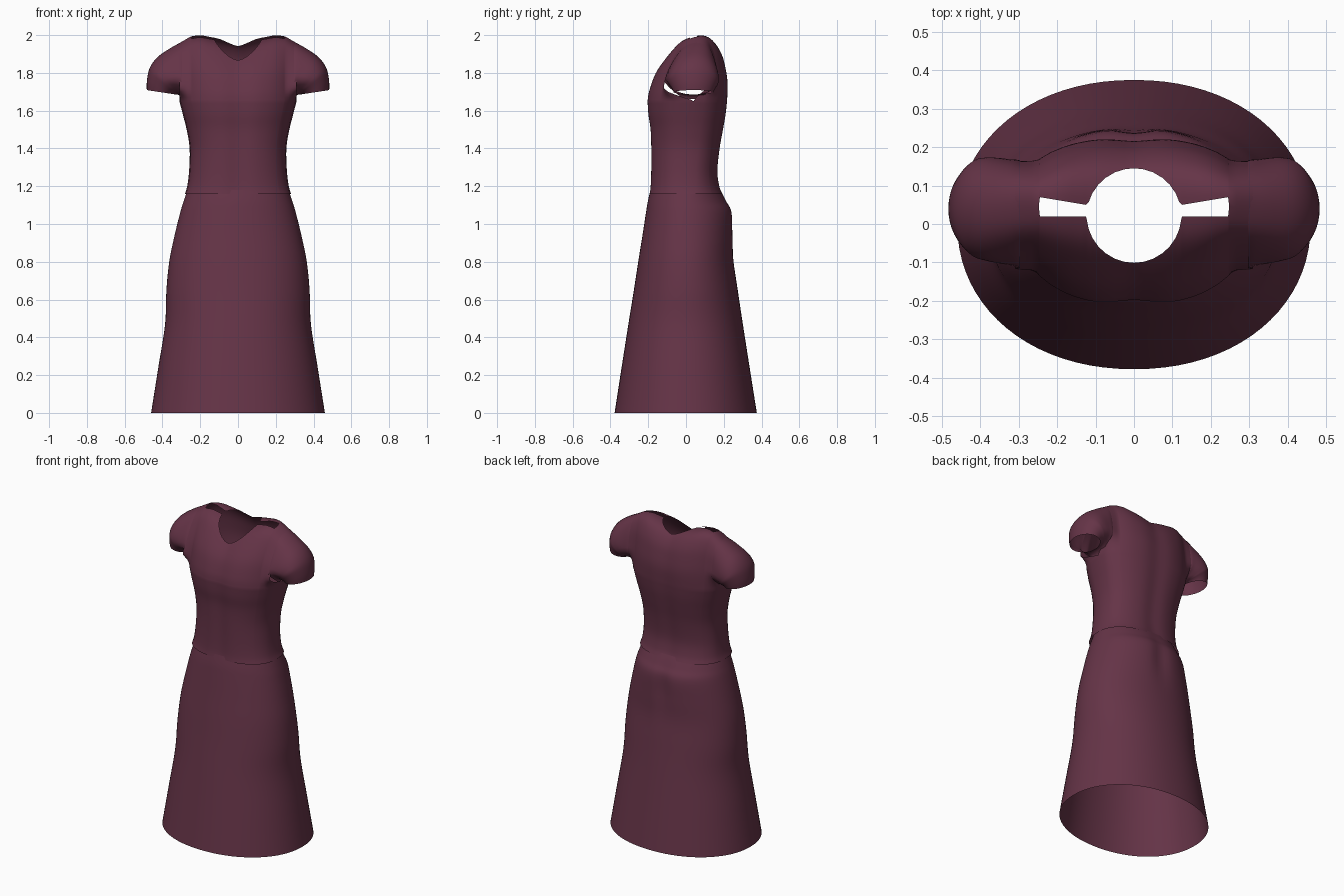
import bpy, bmesh, math
from mathutils import Vector

if "Cube" in bpy.data.objects:
    bpy.data.objects.remove(bpy.data.objects["Cube"], do_unlink=True)

plum = bpy.data.materials.new("plum cloth")
plum.use_nodes = True
plum.diffuse_color = (0.13, 0.034, 0.063, 1)
plum.node_tree.nodes["Principled BSDF"].inputs["Base Color"].default_value = plum.diffuse_color
plum.node_tree.nodes["Principled BSDF"].inputs["Roughness"].default_value = 0.8


def spline(pts, t):
    """Smooth curve through pts; t runs from 0 to len(pts) - 1."""
    last = len(pts) - 1
    i = max(0, min(int(t), last - 1))
    f = t - i
    p0, p1, p2, p3 = [Vector(pts[max(0, min(i + d, last))]) for d in (-1, 0, 1, 2)]
    return (p1 * 2 + (p2 - p0) * f + (p0 * 2 - p1 * 5 + p2 * 4 - p3) * f**2
            + (p1 * 3 - p0 - p2 * 3 + p3) * f**3) / 2


def samples(pts, n):
    return [spline(pts, (len(pts) - 1) * i / n) for i in range(n + 1)]


def cloth(name, grids, closed=False):
    """One smooth, mirrored sheet from grids of points for the +x half."""
    bm = bmesh.new()
    for grid in grids:
        rows = [[bm.verts.new(p) for p in row] for row in grid]
        for a, b in zip(rows, rows[1:]):
            n = len(a)
            for j in range(n if closed else n - 1):
                k = (j + 1) % n
                bm.faces.new((a[j], a[k], b[k], b[j]))
    bmesh.ops.remove_doubles(bm, verts=bm.verts, dist=0.0004)
    bmesh.ops.recalc_face_normals(bm, faces=bm.faces)
    mean = sum((v.co for v in bm.verts), Vector()) / len(bm.verts)
    if sum(f.calc_area() * f.normal.dot(f.calc_center_median() - mean) for f in bm.faces) < 0:
        bmesh.ops.reverse_faces(bm, faces=bm.faces)
    mesh = bpy.data.meshes.new(name)
    bm.to_mesh(mesh)
    bm.free()
    mesh.materials.append(plum)
    obj = bpy.data.objects.new(name, mesh)
    bpy.context.collection.objects.link(obj)
    mirror = obj.modifiers.new("mirror", "MIRROR")
    mirror.merge_threshold = 0.0005
    bpy.ops.object.select_all(action="DESELECT")
    obj.select_set(True)
    bpy.context.view_layer.objects.active = obj
    bpy.ops.object.shade_smooth_by_angle(angle=math.radians(60))
    return obj


def signed_power(v, p):
    return math.copysign(abs(v) ** p, v)


# Skirt: height, half width, front y, back y
skirt_rings = [(0, 0.46, -0.378, 0.375), (0.24, 0.422, -0.341, 0.337), (0.47, 0.386, -0.305, 0.301),
               (0.65, 0.379, -0.276, 0.274), (0.8, 0.364, -0.253, 0.254), (0.93, 0.338, -0.232, 0.252),
               (1.06, 0.306, -0.212, 0.248), (1.12, 0.288, -0.202, 0.218), (1.18, 0.268, -0.188, 0.185)]
skirt = []
for z, w, front, back in samples(skirt_rings, 40):
    row = []
    for i in range(41):
        a = math.pi * (i / 40 - 0.5)
        x = w * max(0, math.cos(a)) ** 0.95 if 0 < i < 40 else 0
        y = signed_power(math.sin(a), 0.95)
        if y > 0:  # soft hollow down the middle of the seat
            y *= 1 - 0.06 * math.exp(-(x / 0.05) ** 2 - ((z - 1.0) / 0.15) ** 2)
        row.append((x, y * (back if y > 0 else -front), z))
    skirt.append(row)
cloth("skirt", [skirt])

# Bodice rings up to the armpit, then a side profile over the shoulder
ARMPIT, CHEST, MID = 1.65, 0.31, 0.04
bodice_rings = [(1.16, 0.281, -0.197, 0.196), (1.2, 0.269, -0.192, 0.181), (1.28, 0.259, -0.189, 0.17),
                (1.4, 0.256, -0.189, 0.182), (1.5, 0.272, -0.193, 0.2), (1.58, 0.292, -0.205, 0.214),
                (ARMPIT, CHEST, -0.21, 0.222)]
shoulder = [(-0.21, 1.65), (-0.2, 1.71), (-0.165, 1.81), (-0.1, 1.905), (-0.04, 1.965), (0.03, 1.993),
            (0.1, 2.0), (0.155, 1.975), (0.195, 1.91), (0.215, 1.83), (0.225, 1.75), (0.222, 1.65)]
tops = [(0, 1.96), (0.125, 1.985), (0.2, 2.0), (0.25, 1.992), (CHEST, 1.957)]
columns = [0, 0.08, 0.16, 0.24, 0.3, 0.35, 0.38, 0.403, 0.45, 0.52, 0.6, 0.7,
           0.79, 0.8, 0.86, 0.91, 0.95, 0.98, 1]


def girth(u):
    """Depth of the body at a fraction u of its half width."""
    return max(0, 1 - u ** 2.4) ** (1 / 2.4) * (1 - 0.05 * math.exp(-(u / 0.2) ** 2))


def top_height(x):
    for (x0, z0), (x1, z1) in zip(tops, tops[1:]):
        if x <= x1 + 1e-6:
            return z0 + (z1 - z0) * (x - x0) / (x1 - x0)
    return tops[-1][1]


def edge_y(u, side):
    """Where a panel ends: neck opening, shoulder slit, then closed seam."""
    x = u * CHEST
    arc = math.sqrt(max(0, 0.123 ** 2 - x * x))
    if u > 0.795:
        return 0.045
    if side < 0:
        return min(0.02, 0.022 - arc)
    return max(0.05 + max(0, x - 0.125) / 6, 0.022 + arc)


def profile_parameter(y):
    lo, hi = 0.0, 9.0
    for _ in range(40):
        m = (lo + hi) / 2
        lo, hi = (m, hi) if spline(shoulder, m)[0] < y else (lo, m)
    return lo


def panel(side):
    rows = []
    for z, w, front, back in samples(bodice_rings, 24):
        c = MID * (z - 1.16) / (ARMPIT - 1.16)
        y = front if side < 0 else back
        rows.append([(u * w, c + (y - c) * girth(u), z) for u in columns])
    start = 0 if side < 0 else len(shoulder) - 1
    steps = 22
    for k in range(1, steps + 1):
        row = []
        for u in columns:
            full = max(girth(u), 0.68)
            end = profile_parameter(MID + (edge_y(u, side) - MID) / full)
            f = k / steps
            y, z = spline(shoulder, start + (end - start) * f)
            g = min(1, f * 4)
            s = girth(u) + (full - girth(u)) * g * g * (3 - 2 * g)
            rise = (top_height(u * CHEST) - ARMPIT) / (2 - ARMPIT)
            row.append((u * CHEST, MID + (y - MID) * s, ARMPIT + (z - ARMPIT) * rise))
        rows.append(row)
    return rows


cloth("bodice", [panel(-1), panel(1)])

# Sleeves: inner x, inner z, outer x, outer z, half depth
sleeve_rings = [(0.297, 1.662, 0.297, 1.964, 0.17), (0.302, 1.672, 0.36, 1.93, 0.158),
                (0.31, 1.68, 0.428, 1.882, 0.147), (0.32, 1.685, 0.468, 1.825, 0.132),
                (0.327, 1.686, 0.482, 1.76, 0.116), (0.332, 1.686, 0.483, 1.709, 0.105)]
sleeve = []
ARCH, UNDER = 30, 8
for r, (ix, iz, ox, oz, depth) in enumerate(samples(sleeve_rings, 20)):
    blend = min(1, r / 12)
    row = []
    for i in range(ARCH + UNDER):
        if i <= ARCH:  # over the shoulder
            y, z = spline(shoulder, (len(shoulder) - 1) * i / ARCH)
            a, b = (y - MID) / 0.25, (z - ARMPIT) / (2 - ARMPIT)
            a *= min(1, 0.3 + b * 2.5)
            turn = 225 - 270 * i / ARCH
        else:  # under the arm
            f = (i - ARCH) / UNDER
            a, b = 0.22 - 0.52 * f, 0
            turn = -45 - 90 * f
        turn = math.radians(turn)
        a += (math.cos(turn) - a) * blend
        b += (0.5 + 0.5 * math.sin(turn) - b) * blend
        row.append((ix + (ox - ix) * b, MID + a * depth, iz + (oz - iz) * b))
    sleeve.append(row)
cloth("sleeves", [sleeve], closed=True)
